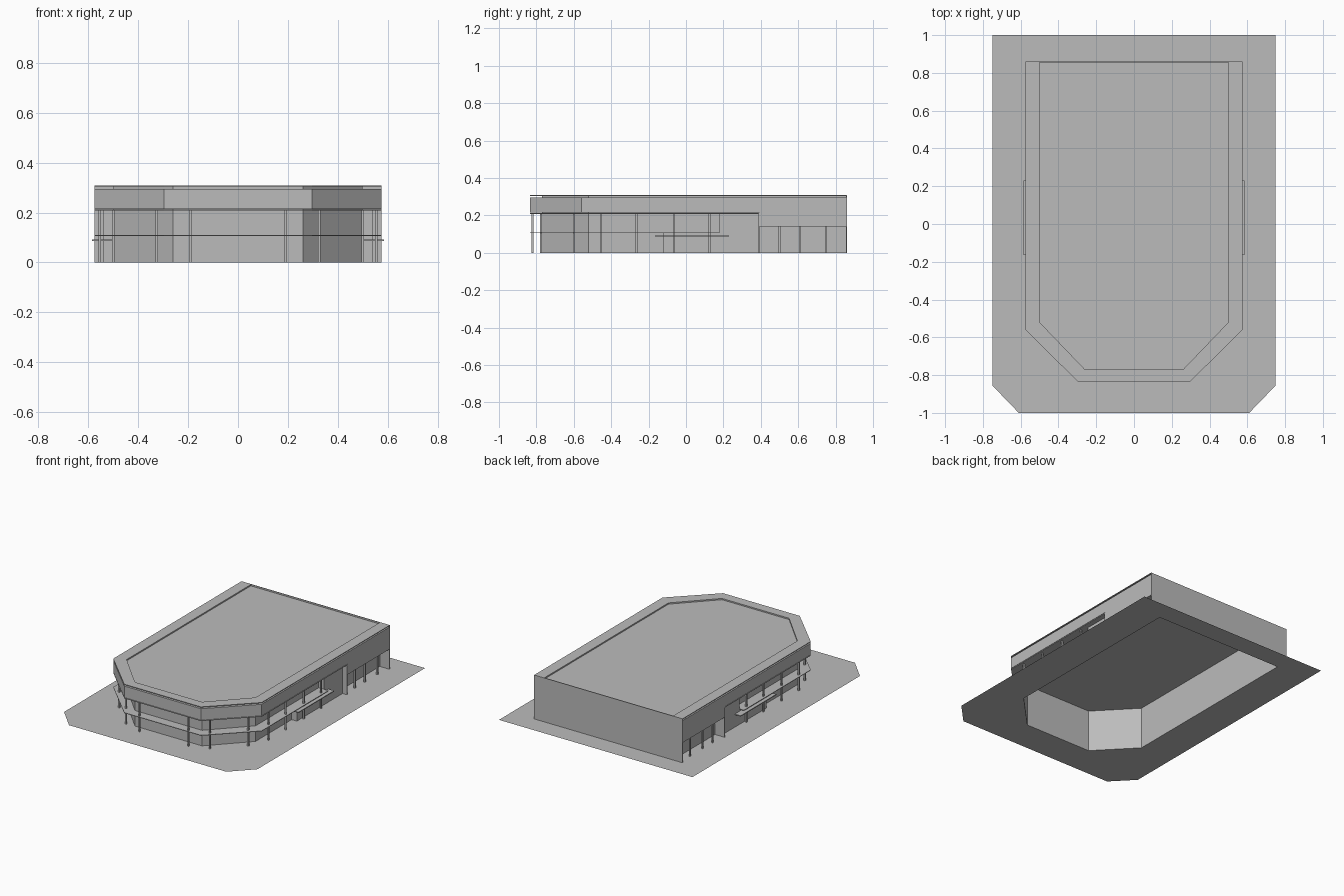
import bpy, bmesh

cube = bpy.data.objects.get("Cube")
if cube:
    bpy.data.objects.remove(cube, do_unlink=True)

grey = bpy.data.materials.new("light_grey")
grey.use_nodes = True
COLOUR = (0.5, 0.5, 0.5, 1)
grey.diffuse_color = COLOUR
grey.node_tree.nodes["Principled BSDF"].inputs["Base Color"].default_value = COLOUR

BACK = 0.86


def finish(name, bm, recalc=True):
    if recalc:
        bmesh.ops.recalc_face_normals(bm, faces=bm.faces[:])
    mesh = bpy.data.meshes.new(name)
    bm.to_mesh(mesh)
    bm.free()
    mesh.materials.append(grey)
    obj = bpy.data.objects.new(name, mesh)
    bpy.context.collection.objects.link(obj)


def outline(half, corner_y, front_half, front_y, back):
    """U-shaped plan with chamfered front corners, from back left to back right."""
    side = [(half, back), (half, corner_y), (front_half, front_y)]
    return side + [(-x, y) for x, y in reversed(side)]


def inner(back):
    return outline(0.5, -0.52, 0.26, -0.77, back)


def outer(back):
    return outline(0.575, -0.56, 0.297, -0.835, back)


def sweep(name, profile, back=BACK, caps=False):
    """Carry a section (0 = inner plan, 1 = outer plan, height) around the plan."""
    bm = bmesh.new()
    rows = []
    for a, b in zip(inner(back), outer(back)):
        rows.append([bm.verts.new((a[0] + (b[0] - a[0]) * t, a[1] + (b[1] - a[1]) * t, z))
                     for t, z in profile])
    for r, s in zip(rows, rows[1:]):
        for i in range(len(profile) - 1):
            bm.faces.new((r[i], r[i + 1], s[i + 1], s[i]))
    if caps:
        bm.faces.new(rows[0])
        bm.faces.new(rows[-1])
    finish(name, bm)


def ledge(name, z0, z1, back=BACK, caps=False):
    sweep(name, [(0, z0), (1, z0), (1, z1), (0, z1)], back, caps)


def box(name, x0, x1, y0, y1, z0, z1):
    bm = bmesh.new()
    bmesh.ops.create_cube(bm, size=1)
    for v in bm.verts:
        v.co.x = x1 if v.co.x > 0 else x0
        v.co.y = y1 if v.co.y > 0 else y0
        v.co.z = z1 if v.co.z > 0 else z0
    finish(name, bm)


def pair(name, x0, x1, y0, y1, z0, z1):
    box("left_" + name, x0, x1, y0, y1, z0, z1)
    box("right_" + name, -x1, -x0, y0, y1, z0, z1)


def flat(name, points, z):
    bm = bmesh.new()
    face = bm.faces.new([bm.verts.new((x, y, z)) for x, y in points])
    face.normal_update()
    if face.normal.z < 0:
        face.normal_flip()
    finish(name, bm, recalc=False)


# Paved ground, open under the building
bm = bmesh.new()
edge = [bm.verts.new((x, y, 0)) for x, y in outline(0.75, -0.855, 0.61, -1, 1)]
hole = [bm.verts.new((x, y, 0)) for x, y in inner(BACK)]
for i in range(len(edge)):
    j = (i + 1) % len(edge)
    f = bm.faces.new((edge[i], edge[j], hole[j], hole[i]))
    f.normal_update()
    if f.normal.z < 0:
        f.normal_flip()
finish("ground", bm, recalc=False)

# Main walls, sunken roof deck and flat back wall
sweep("main_wall", [(0, 0), (0, 0.306)])
flat("roof_deck", inner(BACK), 0.297)
box("back_wall", -0.575, 0.575, BACK - 0.004, BACK, 0, 0.308)

# Roof eave, fascia band and the two walkway slabs
ledge("roof_eave", 0.304, 0.308)
ledge("fascia_band", 0.215, 0.295)
ledge("upper_slab", 0.208, 0.212, 0.39, True)
ledge("lower_slab", 0.105, 0.109, 0.18, True)

# Side walls towards the back, with porches, end fins and entrance canopies
pair("rear_side_wall", 0.5, 0.575, 0.39, BACK, 0.14, 0.216)
pair("end_fin", 0.5, 0.575, 0.387, 0.393, 0, 0.212)
pair("lower_porch", 0.5, 0.54, -0.12, 0.39, 0, 0.105)
pair("upper_porch", 0.5, 0.54, 0.18, 0.39, 0.105, 0.21)
pair("entrance_canopy", 0.5, 0.585, -0.165, 0.23, 0.086, 0.092)

# Columns
W = 0.005
tall = [(0.19, -0.82), (0.325, -0.775), (0.5, -0.6)]
tall += [(0.555, y) for y in (-0.455, -0.265, -0.065, 0.125)]
for x, y in tall:
    pair("column", x - W, x + W, y - W, y + W, 0, 0.209)
for y in (0.5, 0.61, 0.75):
    pair("rear_column", 0.555 - W, 0.555 + W, y - W, y + W, 0, 0.141)
